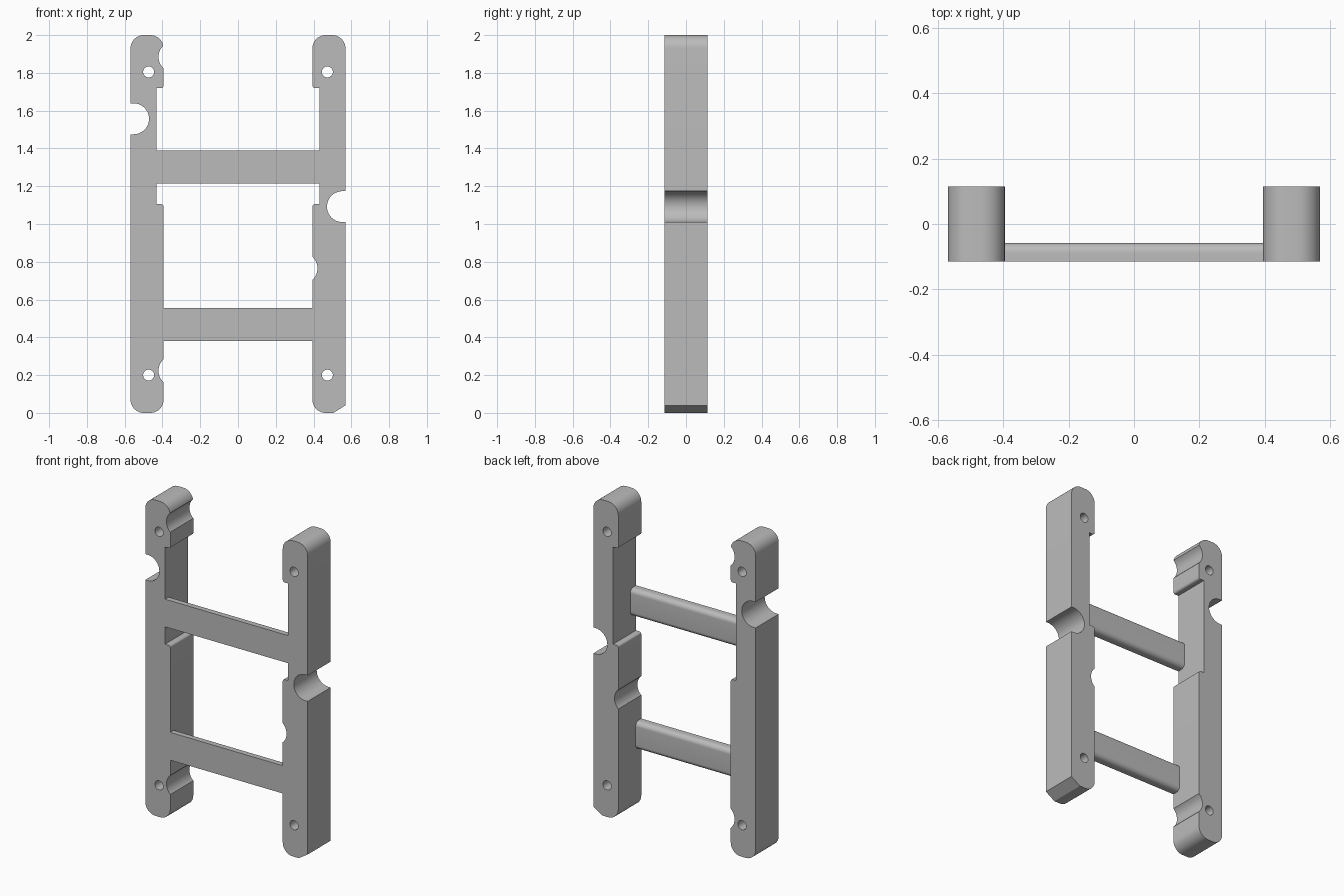
import bpy, bmesh, math
from mathutils import Vector

cube = bpy.data.objects.get("Cube")
if cube:
    bpy.data.objects.remove(cube, do_unlink=True)

grey = bpy.data.materials.new("plain grey")
grey.use_nodes = True
GREY = (0.5, 0.5, 0.5, 1)
grey.diffuse_color = GREY
grey.node_tree.nodes["Principled BSDF"].inputs["Base Color"].default_value = GREY

DEPTH = 0.115            # half depth of the posts
OUTER, INNER, RECESS = 0.569, 0.394, 0.431
NOTCH = 0.082            # radius shared by all round notches


def rounded(corners, steps=10):
    """Outline from (x, y, radius) corners, each rounded by its radius."""
    out = []
    for i, (x, y, r) in enumerate(corners):
        p = Vector((x, y))
        a = (Vector(corners[i - 1][:2]) - p).normalized()
        b = (Vector(corners[(i + 1) % len(corners)][:2]) - p).normalized()
        if r == 0:
            pts = [p]
        else:
            # all rounded corners are square
            centre = p + (a + b) * r
            pts = []
            for k in range(steps + 1):
                t = k / steps * math.pi / 2
                pts.append(centre - b * r * math.cos(t) - a * r * math.sin(t))
        for q in pts:
            if not out or (q - out[-1]).length > 1e-5:
                out.append(q)
    if (out[0] - out[-1]).length < 1e-5:
        out.pop()
    return out


def prism(name, outline, place, shift):
    """Extrude an outline; place() turns outline points into 3D points."""
    bm = bmesh.new()
    face = bm.faces.new([bm.verts.new(place(p)) for p in outline])
    grown = bmesh.ops.extrude_face_region(bm, geom=[face])["geom"]
    verts = [g for g in grown if isinstance(g, bmesh.types.BMVert)]
    bmesh.ops.translate(bm, verts=verts, vec=shift)
    bmesh.ops.recalc_face_normals(bm, faces=bm.faces)
    mesh = bpy.data.meshes.new(name)
    bm.to_mesh(mesh)
    bm.free()
    mesh.materials.append(grey)
    obj = bpy.data.objects.new(name, mesh)
    bpy.context.collection.objects.link(obj)
    return obj


def activate(obj):
    bpy.ops.object.select_all(action='DESELECT')
    obj.select_set(True)
    bpy.context.view_layer.objects.active = obj


def upright(name, corners, half):
    """Front-facing profile extruded from front to back."""
    return prism(name, rounded(corners),
                 lambda p: (p.x, -half, p.y), (0, 2 * half, 0))


def cut(obj, corners):
    cutter = upright("cutter", corners, 0.3)
    cutter.hide_render = True
    mod = obj.modifiers.new("cut", 'BOOLEAN')
    mod.operation, mod.solver, mod.object = 'DIFFERENCE', 'EXACT', cutter
    activate(obj)
    bpy.ops.object.modifier_apply(modifier="cut")
    bpy.data.objects.remove(cutter, do_unlink=True)


def disc(x, z, r):
    return [(x - r, z - r, r), (x + r, z - r, r), (x + r, z + r, r), (x - r, z + r, r)]


def post(name, side, chamfer, slot_z, notch_heights):
    # outline with a shallow recess on the inner face
    foot = ([(0.505, 0, 0), (OUTER, 0.04, 0)] if chamfer else [(OUTER, 0, 0.07)])
    corners = [(INNER, 0, 0.07)] + foot + [
        (OUTER, 2, 0.07), (INNER, 2, 0.07),
        (INNER, 1.72, 0.014), (RECESS, 1.72, 0),
        (RECESS, 1.105, 0), (INNER, 1.105, 0.014)]
    obj = upright(name, [(side * x, z, r) for x, z, r in corners], DEPTH)

    # open slot with a round end in the outer face
    lo, hi, end = slot_z - NOTCH, slot_z + NOTCH, 0.471
    slot = [(end, lo, NOTCH), (0.7, lo, 0), (0.7, hi, 0), (end, hi, NOTCH)]
    cut(obj, [(side * x, z, r) for x, z, r in slot])
    # shallow round notches in the inner face
    for z in notch_heights:
        cut(obj, disc(side * 0.339, z, NOTCH))
    # screw holes
    for z in (0.2, 1.805):
        cut(obj, disc(side * 0.473, z, 0.029))
    return obj


def rung(name, low, high, reach):
    # flat front, rounded back edges
    corners = [(-DEPTH, low, 0), (-0.058, low, 0.03),
               (-0.058, high, 0.03), (-DEPTH, high, 0)]
    return prism(name, rounded(corners),
                 lambda p: (-reach, p.x, p.y), (2 * reach, 0, 0))


parts = [
    post("right_post", -1, False, 1.557, (0.223, 1.885)),
    post("left_post", 1, True, 1.092, (0.765,)),
    rung("upper_rung", 1.215, 1.39, RECESS),
    rung("lower_rung", 0.38, 0.556, INNER),
]
for part in parts:
    activate(part)
    bpy.ops.object.shade_smooth_by_angle(angle=math.radians(25))
